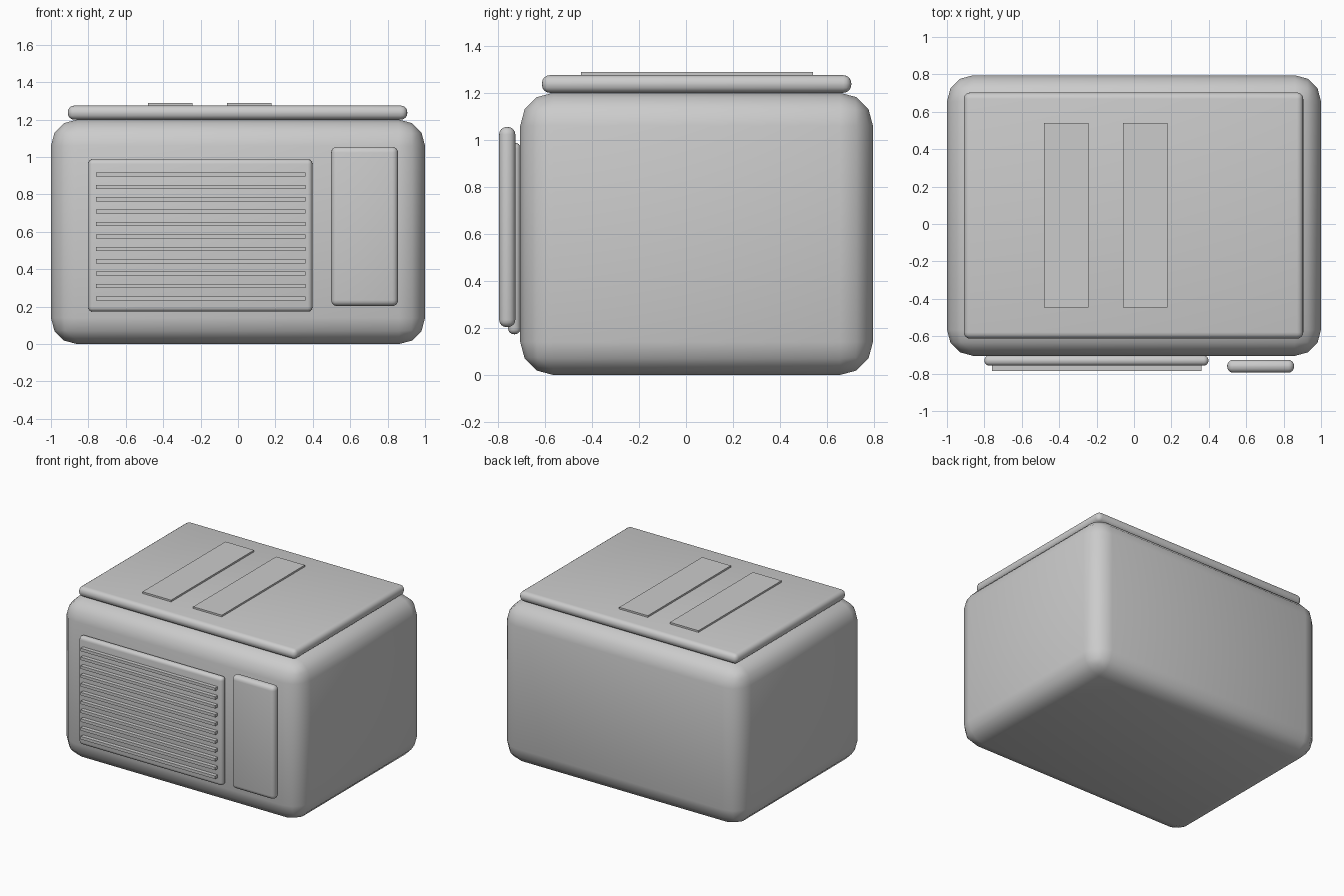
import bpy
import math

if "Cube" in bpy.data.objects:
    bpy.data.objects.remove(bpy.data.objects["Cube"])


def box(name, x, y, z, bevel=0.0, segments=3):
    """Box from (min, max) ranges, optionally with rounded edges."""
    bpy.ops.mesh.primitive_cube_add(
        size=1, location=[(r[0] + r[1]) / 2 for r in (x, y, z)])
    ob = bpy.context.object
    ob.name = name
    ob.scale = [r[1] - r[0] for r in (x, y, z)]
    bpy.ops.object.transform_apply(location=False, rotation=False, scale=True)
    if bevel:
        mod = ob.modifiers.new("round_edges", 'BEVEL')
        mod.width = bevel
        mod.segments = segments
        mod.limit_method = 'NONE'
        bpy.ops.object.modifier_apply(modifier=mod.name)
        bpy.ops.object.shade_smooth_by_angle(angle=math.radians(40))
    return ob


# Main housing
box("body", (-1, 1), (-0.705, 0.795), (0, 1.2), 0.14, 3)

# Lid with two raised strips
box("lid", (-0.91, 0.905), (-0.613, 0.703), (1.2, 1.275), 0.034, 4)
for i, x in enumerate((-0.482, -0.06)):
    box(f"lid_strip_{i + 1}", (x, x + 0.238), (-0.447, 0.54), (1.25, 1.288))

# Front grille panel with horizontal slats
box("grille_panel", (-0.8, 0.398), (-0.757, -0.703), (0.173, 0.988), 0.025, 4)
for i in range(11):
    z = 0.244 + i * 0.0663
    box(f"grille_slat_{i + 1}", (-0.76, 0.36), (-0.786, -0.74),
        (z - 0.011, z + 0.011))

# Control panel standing slightly proud of the housing
box("control_panel", (0.498, 0.856), (-0.795, -0.726), (0.203, 1.055), 0.032, 4)
